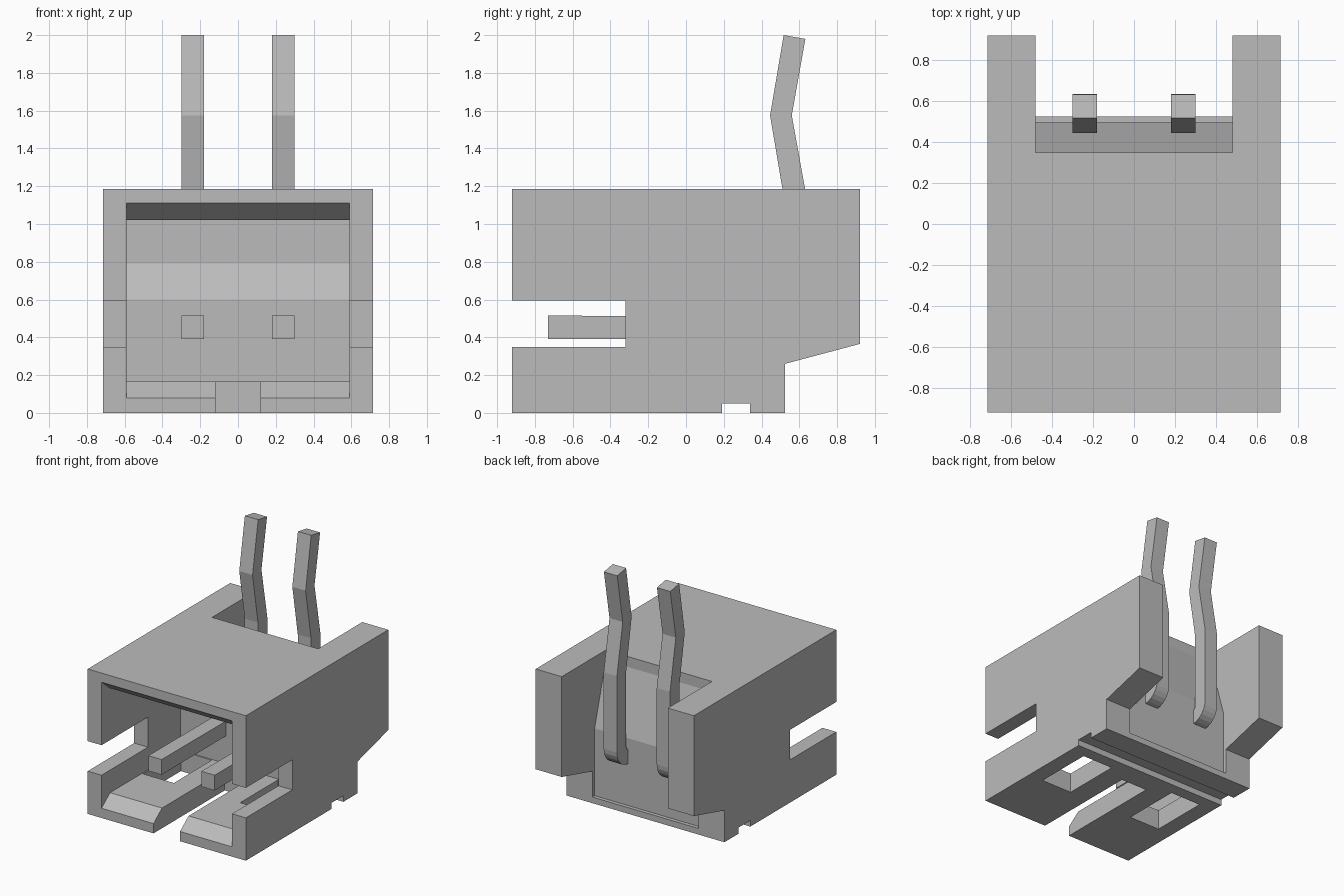
import bpy, bmesh, math

cube = bpy.data.objects.get("Cube")
if cube:
    bpy.data.objects.remove(cube, do_unlink=True)

grey = bpy.data.materials.new("plain grey")
grey.use_nodes = True
COLOUR = (0.5, 0.5, 0.5, 1)
grey.diffuse_color = COLOUR
grey.node_tree.nodes["Principled BSDF"].inputs["Base Color"].default_value = COLOUR


def extrude(name, profile, x0, x1):
    """Solid from a (y, z) profile, stretched from x0 to x1."""
    bm = bmesh.new()
    face = bm.faces.new([bm.verts.new((x0, y, z)) for y, z in profile])
    ext = bmesh.ops.extrude_face_region(bm, geom=[face])
    moved = [v for v in ext["geom"] if isinstance(v, bmesh.types.BMVert)]
    bmesh.ops.translate(bm, verts=moved, vec=(x1 - x0, 0, 0))
    bmesh.ops.recalc_face_normals(bm, faces=bm.faces)
    mesh = bpy.data.meshes.new(name)
    bm.to_mesh(mesh)
    bm.free()
    mesh.materials.append(grey)
    obj = bpy.data.objects.new(name, mesh)
    bpy.context.collection.objects.link(obj)
    return obj


def rect(y0, y1, z0, z1):
    return [(y0, z0), (y1, z0), (y1, z1), (y0, z1)]


def cut(target, profile, x0, x1):
    cutter = extrude("cutter", profile, x0, x1)
    cutter.hide_render = True
    mod = target.modifiers.new("cut", "BOOLEAN")
    mod.operation, mod.solver, mod.object = "DIFFERENCE", "EXACT", cutter
    bpy.context.view_layer.objects.active = target
    bpy.ops.object.modifier_apply(modifier=mod.name)
    bpy.data.objects.remove(cutter, do_unlink=True)


# Housing: side outline with the groove under the base and sloped rear legs
housing = extrude("housing", [
    (-0.92, 0), (0.19, 0), (0.19, 0.05), (0.34, 0.05), (0.34, 0), (0.525, 0),
    (0.525, 0.26), (0.92, 0.365), (0.92, 1.185), (-0.92, 1.185)], -0.715, 0.715)

# Front socket with chamfered mouth and stepped back wall
cut(housing, [
    (-1, 0.08), (-0.92, 0.08), (-0.81, 0.165), (0.1, 0.165), (0.1, 0.6),
    (0.22, 0.79), (0.22, 1.02), (-0.81, 1.02), (-0.92, 1.11), (-1, 1.11)], -0.59, 0.59)

# Rear bay between the legs, with its leaning wall and bottom ledge
cut(housing, [
    (0.35, 1.3), (0.35, 1.1), (0.495, 0.6), (0.495, 0.05), (1, 0.05), (1, 1.3)], -0.48, 0.48)

# Side slots, floor slot and two floor windows
cut(housing, rect(-1, -0.32, 0.35, 0.595), -1, 1)
cut(housing, rect(-1, 0.0, -0.1, 0.3), -0.12, 0.12)
for x0, x1 in ((-0.58, -0.3), (0.3, 0.58)):
    cut(housing, rect(-0.4, 0.09, -0.1, 0.3), x0, x1)

# Bent contact pins: straight blade, rounded elbow, kinked tail
def elbow(radius, steps=6):
    angles = [math.pi / 2 * i / steps for i in range(steps + 1)]
    return [(0.49 + radius * math.sin(a), 0.535 - radius * math.cos(a)) for a in angles]

outer = [(-0.73, 0.39)] + elbow(0.145) + [(0.635, 1.16), (0.56, 1.575), (0.632, 1.98)]
inner = [(-0.73, 0.515)] + elbow(0.025) + [(0.515, 1.16), (0.445, 1.575), (0.517, 2.0)]
for side, x in (("right", -0.24), ("left", 0.24)):
    extrude(side + "_pin", outer + inner[::-1], x - 0.06, x + 0.06)
